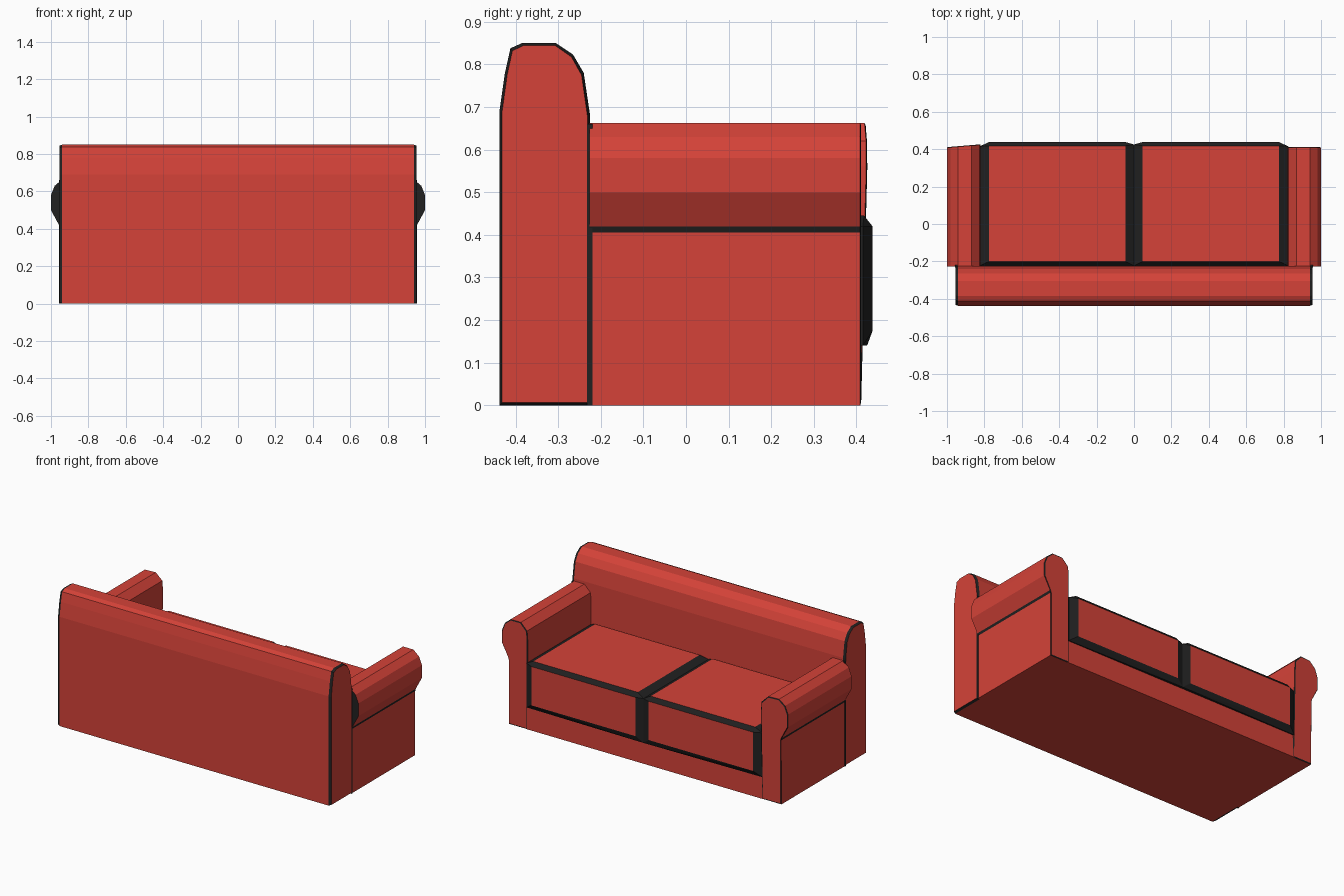
import bpy, bmesh

if "Cube" in bpy.data.objects:
    bpy.data.objects.remove(bpy.data.objects["Cube"])


def material(name, color):
    m = bpy.data.materials.new(name)
    m.diffuse_color = color
    m.use_nodes = True
    m.node_tree.nodes["Principled BSDF"].inputs["Base Color"].default_value = m.diffuse_color
    return m


RED = material("red_fabric", (0.66, 0.055, 0.04, 1))
BLACK = material("black_piping", (0.015, 0.015, 0.015, 1))


def finish(name, bm):
    bmesh.ops.recalc_face_normals(bm, faces=bm.faces)
    mesh = bpy.data.meshes.new(name)
    bm.to_mesh(mesh)
    bm.free()
    mesh.materials.append(RED)
    mesh.materials.append(BLACK)
    obj = bpy.data.objects.new(name, mesh)
    bpy.context.collection.objects.link(obj)
    return obj


def inset(profile, d):
    """Shrink a profile by d on each side of its bounding box."""
    lo = [min(p[i] for p in profile) for i in (0, 1)]
    hi = [max(p[i] for p in profile) for i in (0, 1)]
    return [tuple(lo[i] + d + (p[i] - lo[i]) * (1 - 2 * d / (hi[i] - lo[i]))
                  for i in (0, 1)) for p in profile]


def loft(name, profile, stations, place, black_segments=(), black_rings=(), black_cap=False):
    """Sweep a profile through (position, inset) stations."""
    bm = bmesh.new()
    rings = [[bm.verts.new(place(a, b, pos)) for a, b in inset(profile, d)]
             for pos, d in stations]
    n = len(profile)
    for r in range(len(rings) - 1):
        for i in range(n):
            j = (i + 1) % n
            f = bm.faces.new((rings[r][i], rings[r][j], rings[r + 1][j], rings[r + 1][i]))
            f.material_index = int(r in black_rings or i in black_segments)
    bm.faces.new(rings[0]).material_index = int(black_cap)
    bm.faces.new(rings[-1])
    return finish(name, bm)


# Backrest with dark piping round both ends
back = [(-0.438, 0), (-0.438, 0.69), (-0.425, 0.78), (-0.412, 0.838), (-0.385, 0.85),
        (-0.305, 0.85), (-0.265, 0.823), (-0.24, 0.78), (-0.225, 0.68), (-0.225, 0)]
loft("backrest", back, [(-0.955, 0.006), (-0.94, 0), (0.94, 0), (0.955, 0.006)],
     lambda y, z, x: (x, y, z), black_rings=(0, 2))

# Rolled arms; the left one has a slightly slanted front
arm = [(0.82, 0), (0.953, 0), (0.953, 0.405), (0.957, 0.42), (1.0, 0.5), (1.0, 0.58),
       (0.98, 0.63), (0.94, 0.663), (0.868, 0.663), (0.825, 0.62), (0.82, 0.56)]


def place_right(x, z, y):
    return (x, y, z)


def place_left(x, z, y):
    slant = 0.015 * (1 - x) / 0.18 * min(1, z / 0.5) if y > 0 else 0
    return (-x, y + slant, z)


for side, place in (("right", place_right), ("left", place_left)):
    loft(side + "_arm", arm, [(-0.226, 0), (0.408, 0), (0.411, 0.006)], place,
         black_segments=(2,), black_rings=(1,), black_cap=True)

# Dark seam between backrest and arm
for side, s in (("right", 1), ("left", -1)):
    seam = [(-0.232, 0), (-0.22, 0), (-0.22, 0.66), (-0.232, 0.66)]
    loft(side + "_seam", seam, [(s * 0.94, 0), (s * 0.956, 0)],
         lambda y, z, x: (x, y, z), black_segments=(0, 1, 2, 3)
         ).data.polygons[-1].material_index = 1

# Base under the cushions
base = [(-0.23, 0), (0.41, 0), (0.41, 0.15), (-0.23, 0.15)]
loft("base", base, [(-0.83, 0), (0.83, 0)], lambda y, z, x: (x, y, z))


# Seat cushions: red top and front panels, dark bevels between
def cushion(name, s):
    bm = bmesh.new()
    x0, x1, p0, p1 = 0.0, 0.825, 0.045, 0.775
    pts = [(x, y, 0.445) for x in (p0, p1) for y in (-0.2, 0.418)]
    pts += [(x, 0.438, z) for x in (p0, p1) for z in (0.175, 0.42)]
    pts += [(x, -0.224, z) for x in (x0, x1) for z in (0.14, 0.42)]
    pts += [(x, 0.425 - 0.01 * (x > 0), z) for x in (x0, x1) for z in (0.14, 0.42)]
    for x, y, z in pts:
        bm.verts.new((s * x, y, z))
    bmesh.ops.convex_hull(bm, input=bm.verts[:])
    bmesh.ops.recalc_face_normals(bm, faces=bm.faces)
    bm.normal_update()
    for f in bm.faces:
        f.material_index = int(f.normal.z < 0.999 and f.normal.y < 0.999)
    return finish(name, bm)


cushion("right_seat_cushion", 1)
cushion("left_seat_cushion", -1)
